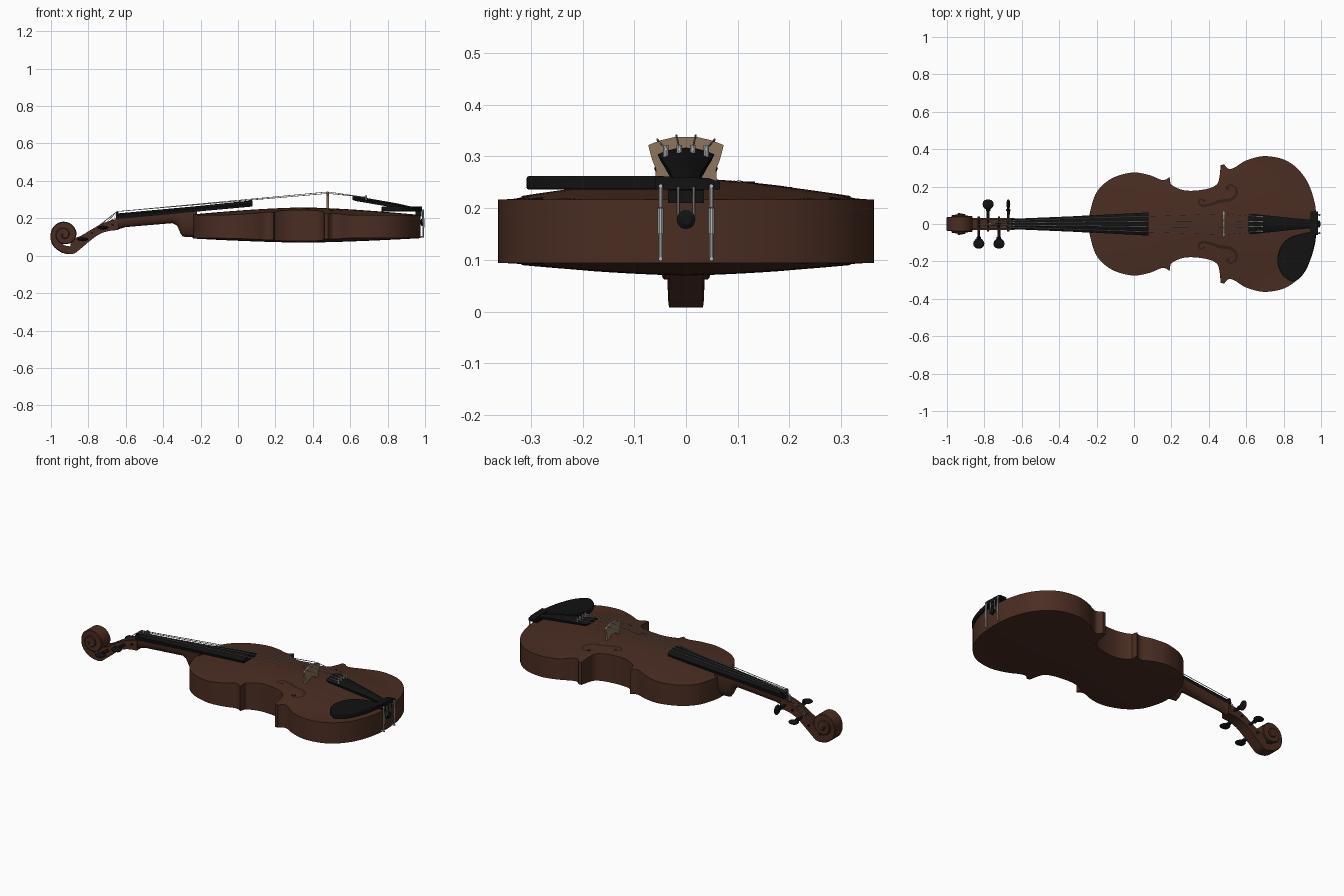
import bpy, bmesh, math
from mathutils import Vector

if "Cube" in bpy.data.objects:
    bpy.data.objects.remove(bpy.data.objects["Cube"])

def material(name, rgb):
    m = bpy.data.materials.new(name)
    m.diffuse_color = (*rgb, 1)
    m.use_nodes = True
    m.node_tree.nodes["Principled BSDF"].inputs["Base Color"].default_value = m.diffuse_color
    return m

WOOD = material("brown varnish", (0.068, 0.026, 0.016))
DARK = material("dark brown", (0.035, 0.014, 0.009))
BLACK = material("ebony black", (0.006, 0.006, 0.006))
MAPLE = material("pale maple", (0.27, 0.18, 0.11))
SILVER = material("silver", (0.5, 0.5, 0.5))

def build(name, verts, faces, mat):
    me = bpy.data.meshes.new(name)
    me.from_pydata([tuple(v) for v in verts], [], faces)
    bm = bmesh.new()
    bm.from_mesh(me)
    bmesh.ops.recalc_face_normals(bm, faces=bm.faces)
    bm.to_mesh(me)
    bm.free()
    me.materials.append(mat)
    ob = bpy.data.objects.new(name, me)
    bpy.context.collection.objects.link(ob)
    return ob

def loft(name, rings, mat):
    """Skin a list of equal-sized rings and cap both ends."""
    n = len(rings[0])
    verts = [v for r in rings for v in r]
    faces = [(k*n + i, k*n + (i+1) % n, (k+1)*n + (i+1) % n, (k+1)*n + i)
             for k in range(len(rings)-1) for i in range(n)]
    faces += [tuple(range(n)), tuple(range(len(verts)-n, len(verts)))]
    return build(name, verts, faces, mat)

def prism(name, pts, axis, a, b, mat):
    """Extrude a 2D outline along an axis from a to b."""
    def ring(d):
        out = []
        for p in pts:
            c = list(p)
            c.insert("xyz".index(axis), d)
            out.append(c)
        return out
    return loft(name, [ring(a), ring(b)], mat)

def tube(name, path, radii, mat, n=8, squash=(1, 1)):
    """Round bar along a path; one radius or one per point."""
    pts = [Vector(p) for p in path]
    if not isinstance(radii, (list, tuple)):
        radii = [radii] * len(pts)
    rings = []
    for i, p in enumerate(pts):
        d = (pts[min(i+1, len(pts)-1)] - pts[max(i-1, 0)]).normalized()
        u = d.cross(Vector((0, 0, 1)) if abs(d.z) < 0.9 else Vector((1, 0, 0))).normalized()
        v = d.cross(u)
        rings.append([p + radii[i]*(u*math.cos(t)*squash[0] + v*math.sin(t)*squash[1])
                      for t in (2*math.pi*k/n for k in range(n))])
    return loft(name, rings, mat)

def spline(pts, steps):
    """Catmull-Rom curve through the points."""
    P = [Vector(p) for p in pts]
    P = [P[0]] + P + [P[-1]]
    out = []
    for i in range(1, len(P)-2):
        a, b, c, d = P[i-1:i+3]
        for s in range(steps):
            t = s/steps
            out.append(0.5*(2*b + (c-a)*t + (2*a-5*b+4*c-d)*t*t + (3*b-a-3*c+d)*t**3))
    return out + [P[-2]]

# Body: half outline in three bouts, lofted along its length with arched plates
upper = [(-.24, .004), (-.236, .06), (-.2, .17), (-.12, .243), (-.01, .275), (.08, .262),
         (.14, .238), (.168, .237), (.19, .252)]
waist = [(.195, .215), (.215, .2), (.26, .182), (.32, .178), (.4, .19), (.445, .215),
         (.458, .26), (.463, .315)]
lower = [(.482, .318), (.507, .295), (.54, .303), (.59, .335), (.66, .358), (.72, .362),
         (.8, .345), (.87, .3), (.93, .22), (.967, .11), (.977, .004)]

def arch(x, y):
    return 1 - min(1, math.hypot((x-.35)/.63, y/.365))**1.5

def top_z(x, y):
    return .217 + .041*arch(x, y)

rings, last = [], -9
for p in spline(upper, 6) + spline(waist, 6) + spline(lower, 6):
    x = last = max(p[0], last + .0003)
    ys = [p[1]*(k/8 - 1) for k in range(17)]
    rings.append([(x, y, top_z(x, y)) for y in ys] +
                 [(x, y, .094 - .024*arch(x, y)) for y in reversed(ys)])
loft("body", rings, WOOD)

# Sound holes: thin S-shaped plates with round eyes
for s in (1, -1):
    path = spline([(.375, .13), (.355, .133), (.345, .115), (.365, .098), (.41, .104),
                   (.46, .122), (.51, .128), (.545, .155), (.545, .19), (.515, .21), (.495, .195)], 6)
    n = len(path)
    L, R = [], []
    for i, p in enumerate(path):
        d = (path[min(i+1, n-1)] - path[max(i-1, 0)]).normalized()
        w = .003 + .005*math.sin(math.pi*i/(n-1))
        for lst, k in ((L, w), (R, -w)):
            x, y = p[0] - d[1]*k, p[1] + d[0]*k
            lst.append((x, s*y, top_z(x, y) + .0015))
    build("sound_hole", L+R, [(i, i+1, n+i+1, n+i) for i in range(n-1)], DARK)
    for ex, ey, r in ((.375, .125, .008), (.5, .193, .012)):
        z = top_z(ex, ey)
        tube("sound_hole_eye", [(ex, s*ey, z-.004), (ex, s*ey, z+.0015)], r, DARK, 14)

# Neck and heel: U-shaped sections
def u_ring(x, zt, zb, w, n=12):
    return [(x, w*math.cos(math.pi*k/n), zt-(zt-zb)*math.sin(math.pi*k/n)) for k in range(n+1)]
loft("neck", [u_ring(*s) for s in (
    (-.65, .195, .138, .027), (-.6, .2, .153, .029), (-.35, .223, .174, .037), (-.325, .226, .16, .039),
    (-.308, .228, .12, .041), (-.295, .229, .102, .043), (-.22, .236, .097, .048))], WOOD)

# Fingerboard: arched on top
def crown_ring(x, zt, zb, w, rise, n=10):
    return [(x, w*(2*k/n-1), zt - rise*(2*k/n-1)**2) for k in range(n+1)] + \
           [(x, w*.9, zb), (x, -w*.9, zb)]
loft("fingerboard", [crown_ring(-.645, .226, .194, .028, .008),
                     crown_ring(-.24, .263, .234, .045, .012),
                     crown_ring(.078, .296, .263, .062, .018)], BLACK)
prism("nut", [(-.655, .19), (-.64, .19), (-.64, .234), (-.65, .234)], "y", -.028, .028, BLACK)

# Pegbox: two cheeks and a floor that follows the curved back
back = spline([(-.905, .008), (-.875, .012), (-.85, .03), (-.8, .072), (-.75, .11), (-.7, .13), (-.64, .138)], 4)
front = spline([(-.64, .197), (-.68, .188), (-.73, .17), (-.78, .142), (-.82, .118), (-.85, .102), (-.89, .09)], 4)
side = [tuple(p) for p in back + front]
for s in (1, -1):
    prism("pegbox_cheek", side, "y", s*.021, s*.033, WOOD)
floor = [tuple(p) for p in back] + [(p[0]-.012, p[1]+.026) for p in reversed(back)]
prism("pegbox_floor", floor, "y", -.022, .022, WOOD)

# Scroll: spiral ribbon that widens toward its eye
def lerp_keys(keys, t):
    for (a, u), (b, v) in zip(keys, keys[1:]):
        if t <= b:
            return u + (v-u)*(t-a)/(b-a)
    return keys[-1][1]
radius = [(0, .112), (45, .09), (110, .072), (200, .07), (290, .067), (380, .05),
          (500, .043), (640, .03), (760, .02), (860, .012)]
rings = []
for k in range(0, 861, 10):
    r = lerp_keys(radius, k)
    ang = math.radians(-65 - k)
    w = .033 + .026*(k/860)**.9
    inner = max(0.0005, r - .045)
    rings.append([(-.93 + q*math.cos(ang), y, .112 + q*math.sin(ang))
                  for q, y in ((r, -w*.92), (r, w*.92), (r-.004, w), (inner, w), (inner, -w), (r-.004, -w))])
loft("scroll", rings, WOOD)

# Pegs: shaft, collar and flattened head
PEGS = [(-.83, .088, -1, True), (-.78, .122, 1, True), (-.722, .15, -1, True), (-.672, .166, 1, False)]
for x, z, s, wide in PEGS:
    tube("peg_shaft", [(x, s*y, z) for y in (-.04, .068, .07, .078, .08)],
         [.006, .008, .012, .012, .008], BLACK, 12)
    tube("peg_head", [(x, s*y, z) for y in (.076, .082, .092, .105, .118, .127, .132)],
         [.008, .017, .026, .03, .027, .018, .005], BLACK, 16, (1, .35) if wide else (.35, 1))

# Bridge: thin arched plate with cut-out feet
half = [(.073, .322), (.066, .295), (.058, .275), (.06, .25), (.034, .25), (.03, .262), (.015, .27)]
crown = [(-.05, .331), (-.02, .338), (.02, .338), (.05, .331)]
prism("bridge", crown + half + [(-y, z) for y, z in reversed(half)], "x", .474, .486, MAPLE)

# Tailpiece, saddle, end button and tail loop
loft("tailpiece", [crown_ring(*s) for s in (
    (.612, .317, .298, .05, .012), (.63, .317, .292, .055, .013), (.69, .308, .282, .048, .012),
    (.85, .28, .255, .031, .008), (.965, .254, .236, .021, .005))], BLACK)
prism("saddle", [(.95, .21), (.982, .21), (.982, .235), (.95, .238)], "y", -.035, .035, BLACK)
tube("end_button", [(x, 0, .178) for x in (.97, .978, .98, .992, .997)],
     [.012, .012, .018, .018, .01], BLACK, 20)
for s in (1, -1):
    tube("tail_loop", [(.955, s*.015, .245), (.986, s*.015, .24), (.986, s*.015, .178)], .0025, SILVER)

# Strings from peg to tailpiece, with fine tuners
for i, (px, pz, _, _) in enumerate([PEGS[3], PEGS[0], PEGS[1], PEGS[2]]):
    k = i - 1.5
    zb = .341 if abs(k) < 1 else .333
    tube("string", [(px, k*.009, pz+.006), (-.648, k*.012, .236), (.48, k*.037, zb),
                    (.685, k*.025, .312)], .0019, SILVER, 6)
    tube("fine_tuner", [(.685, k*.026, .295), (.685, k*.026, .322)], .005, SILVER, 10)
    tube("tuner_hook", [(.66, k*.026, .314), (.69, k*.026, .314)], .003, SILVER, 6)

# Chin rest: rounded pad with an arm across the end
pad = spline([(.975, -.04), (.93, -.045), (.86, -.062), (.81, -.09), (.778, -.14), (.766, -.2), (.785, -.26),
              (.815, -.292), (.85, -.308), (.885, -.29), (.925, -.235), (.958, -.14), (.975, -.04)], 5)[:-1]
pad_ob = prism("chin_rest", [tuple(p) for p in pad], "z", .236, .262, BLACK)
bev = pad_ob.modifiers.new("round", 'BEVEL')
bev.width, bev.segments = .004, 2
prism("chin_rest_arm", [(-.06, .236), (.066, .236), (.066, .25), (.045, .258), (-.06, .262)],
      "x", .945, .985, BLACK)

# Chin rest clamp: screw posts with feet hooked under the back
for s in (1, -1):
    tube("clamp_post", [(.99, s*.049, z) for z in (.1, .15, .152, .2, .202, .246)],
         [.0045, .0045, .003, .003, .0045, .0045], SILVER, 10)
    tube("clamp_top", [(.965, s*.049, .243), (.9945, s*.049, .243)], .004, SILVER)
    tube("clamp_foot", [(.965, s*.049, .102), (.9945, s*.049, .102)], .004, SILVER)
    tube("clamp_barrel", [(.992, s*.049, .15), (.992, s*.049, .2)], .006, SILVER, 10)

# Smooth shading with crisp edges
for ob in bpy.context.scene.objects:
    ob.select_set(True)
bpy.context.view_layer.objects.active = bpy.data.objects["body"]
bpy.ops.object.shade_smooth_by_angle(angle=math.radians(32))
